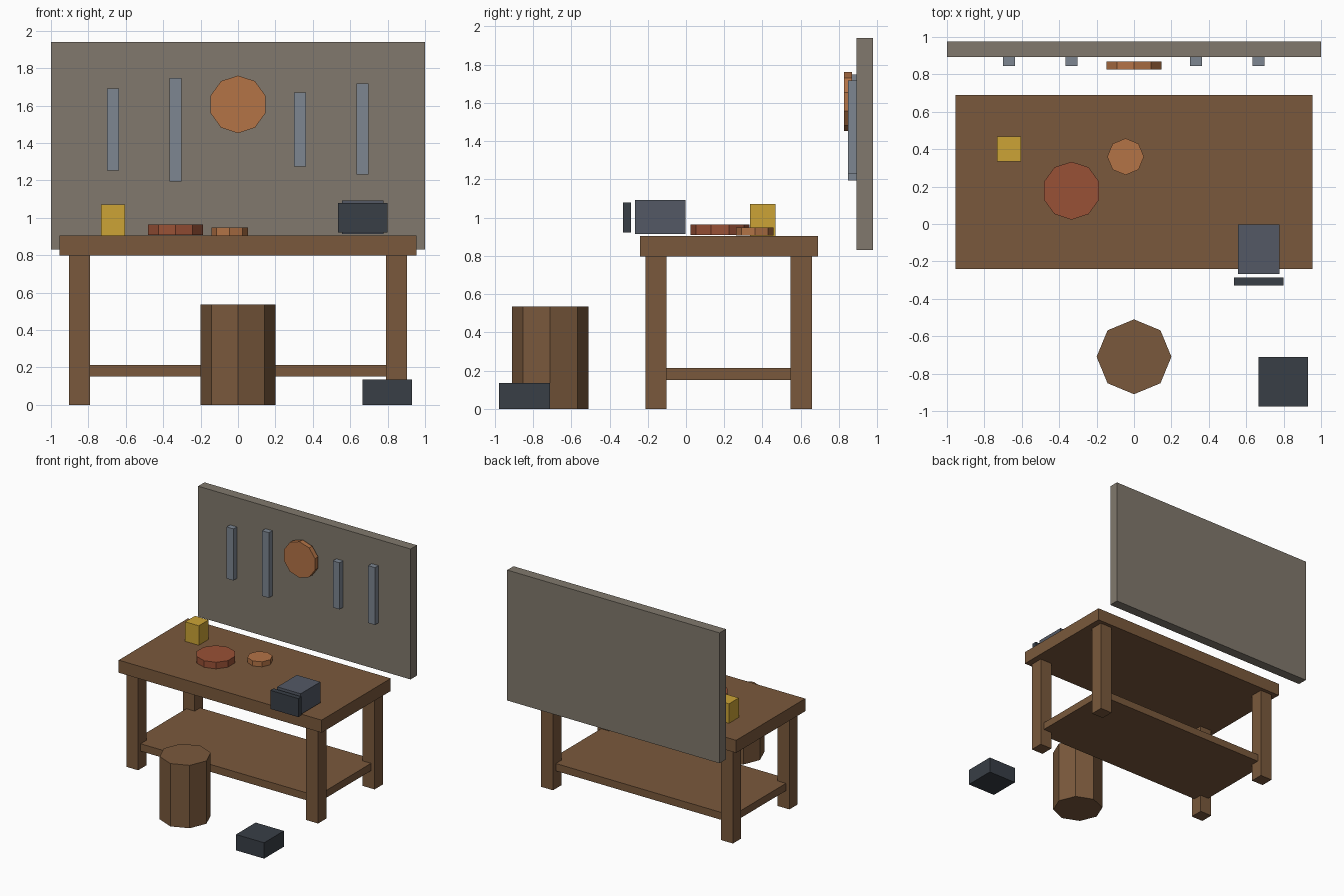
import bpy
import math

if "Cube" in bpy.data.objects:
    bpy.data.objects.remove(bpy.data.objects["Cube"])


def material(name, rgb):
    m = bpy.data.materials.new(name)
    lin = [((c / 255 + 0.055) / 1.055) ** 2.4 for c in rgb]
    m.diffuse_color = (*lin, 1)
    m.use_nodes = True
    m.node_tree.nodes["Principled BSDF"].inputs["Base Color"].default_value = m.diffuse_color
    return m


WOOD = material("brown wood", (122, 89, 60))
BOARD = material("warm grey board", (129, 121, 109))
STEEL = material("tool steel", (125, 134, 145))
COPPER = material("copper orange", (179, 115, 70))
RUST = material("rust red", (153, 81, 54))
YELLOW = material("mustard yellow", (204, 164, 54))
DARK = material("dark iron", (56, 62, 70))
SLATE = material("slate metal", (83, 89, 101))


def box(name, mat, x, y, z):
    """Box from (min, max) ranges on each axis."""
    bpy.ops.mesh.primitive_cube_add(
        size=1, location=[(r[0] + r[1]) / 2 for r in (x, y, z)])
    o = bpy.context.object
    o.name = name
    for v in o.data.vertices:
        v.co = [c * (r[1] - r[0]) for c, r in zip(v.co, (x, y, z))]
    o.data.materials.append(mat)
    return o


def prism(name, mat, sides, radius, depth, loc, rot=(0, 0, 0)):
    bpy.ops.mesh.primitive_cylinder_add(
        vertices=sides, radius=radius, depth=depth, location=loc, rotation=rot)
    o = bpy.context.object
    o.name = name
    o.data.materials.append(mat)
    return o


# Workbench: top, lower shelf and four legs
box("bench_top", WOOD, (-0.955, 0.955), (-0.24, 0.69), (0.797, 0.904))
box("bench_shelf", WOOD, (-0.87, 0.87), (-0.18, 0.62), (0.15, 0.213))
for side, x in (("left", -0.847), ("right", 0.847)):
    for end, y in (("front", -0.157), ("back", 0.603)):
        box(f"{end}_{side}_leg", WOOD, (x - 0.056, x + 0.056),
            (y - 0.056, y + 0.056), (0, 0.797))

# Stool and floor pedal
prism("stool", WOOD, 8, 0.2, 0.535, (0, -0.71, 0.2675))
box("floor_pedal", DARK, (0.665, 0.93), (-0.977, -0.712), (0, 0.135))

# Back board with hanging tools and round plate
box("tool_board", BOARD, (-1, 1), (0.892, 0.977), (0.83, 1.94))
for i, (x, z0, z1) in enumerate(((-0.668, 1.252, 1.691), (-0.334, 1.193, 1.748),
                                 (0.332, 1.273, 1.67), (0.665, 1.23, 1.718))):
    box(f"hanging_tool_{i + 1}", STEEL, (x - 0.032, x + 0.032), (0.846, 0.893), (z0, z1))
prism("wall_disc", COPPER, 10, 0.154, 0.042, (0, 0.848, 1.606), (math.pi / 2, 0, 0))

# Items on the bench
box("yellow_box", YELLOW, (-0.732, -0.604), (0.335, 0.468), (0.904, 1.07))
prism("large_disc", RUST, 10, 0.155, 0.056, (-0.334, 0.178, 0.936))
prism("small_disc", COPPER, 8, 0.098, 0.043, (-0.045, 0.36, 0.927))
box("vise_body", SLATE, (0.556, 0.777), (-0.267, -0.002), (0.914, 1.091))
box("vise_jaw", DARK, (0.535, 0.799), (-0.33, -0.287), (0.922, 1.08))
